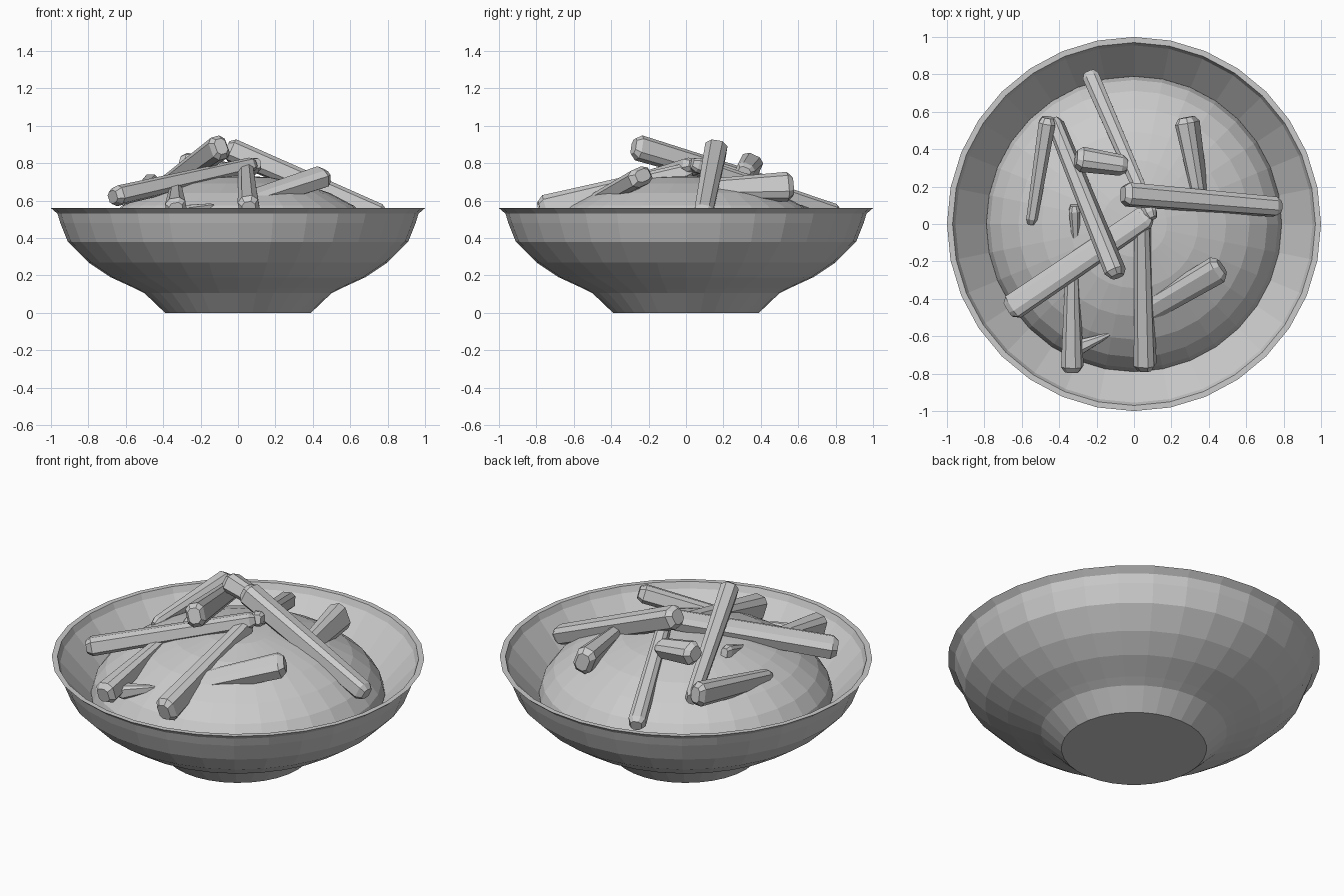
import bpy, math
from mathutils import Vector

if "Cube" in bpy.data.objects:
    bpy.data.objects.remove(bpy.data.objects["Cube"])

SIDES = 32


def make_object(name, verts, faces):
    mesh = bpy.data.meshes.new(name)
    mesh.from_pydata(verts, [], faces)
    mesh.update()
    obj = bpy.data.objects.new(name, mesh)
    bpy.context.collection.objects.link(obj)
    return obj


def lathe(name, profile):
    """Revolve (radius, z) points around z; radius 0 becomes a single pole."""
    verts, faces, rings = [], [], []
    for r, z in profile:
        start = len(verts)
        n = 1 if r == 0 else SIDES
        for i in range(n):
            a = 2 * math.pi * i / SIDES
            verts.append((r * math.cos(a), r * math.sin(a), z))
        rings.append([start + i % n for i in range(SIDES)])
    for a, b in zip(rings, rings[1:]):
        for i in range(SIDES):
            j = (i + 1) % SIDES
            faces.append(tuple(dict.fromkeys((a[i], a[j], b[j], b[i]))))
    return make_object(name, verts, faces)


def stick(name, start, end, w0, h0, w1, h1, roll=0):
    """Bevelled bar from start to end, tapering from w0 x h0 to w1 x h1."""
    p, q = Vector(start), Vector(end)
    d = (q - p).normalized()
    side = d.cross(Vector((0, 0, 1))).normalized()
    up = side.cross(d)
    c, s = math.cos(math.radians(roll)), math.sin(math.radians(roll))
    side, up = side * c + up * s, up * c - side * s
    section = [(1, -.6), (1, .6), (.5, 1), (-.5, 1),
               (-1, .6), (-1, -.6), (-.5, -1), (.5, -1)]
    verts, n = [], len(section)
    rings = [(p, w0, h0, .65), (p + d * .03, w0, h0, 1),
             (q - d * .03, w1, h1, 1), (q, w1, h1, .65)]
    for o, w, h, k in rings:
        verts += [o + side * (x * w * k / 2) + up * (y * h * k / 2) for x, y in section]
    faces = [tuple(reversed(range(n))), tuple(range(3 * n, 4 * n))]
    for r in range(3):
        for i in range(n):
            j = (i + 1) % n
            faces.append((r * n + i, r * n + j, r * n + n + j, r * n + n + i))
    return make_object(name, verts, faces)


# Bowl: foot, outer wall, flared rim and inner wall
lathe("bowl", [(0, 0), (.39, 0), (.50, .105), (.55, .13), (.68, .19), (.80, .27),
               (.91, .38), (.95, .48), (.965, .53), (1.0, .56), (.97, .56), (.955, .525),
               (.79, .34), (.45, .17), (0, .14)])

# Rounded mound filling the bowl
steps = 7
lathe("food_mound", [(.79 * math.cos(t), .35 + .385 * math.sin(t) ** 1.15)
                     for t in (math.pi / 2 * k / steps for k in range(steps))]
      + [(0, .735)])

# Sticks lying on the mound: start, end, start size, end size, roll
sticks = [
    ((-.06, .16, .88), (.78, .09, .52), .12, .12, .10, .10, 10),
    ((-.67, -.46, .62), (.08, .05, .79), .13, .10, .12, .08, 15),
    ((-.09, -.28, .89), (-.43, .56, .64), .10, .13, .08, .10, 15),
    ((-.24, .81, .53), (.10, .03, .80), .09, .09, .07, .08, 0),
    ((.06, -.78, .55), (.045, .03, .76), .11, .14, .08, .09, 10),
    ((-.33, -.79, .55), (-.33, -.25, .65), .11, .12, .07, .08, 10),
    ((.47, -.23, .735), (.06, -.47, .60), .14, .10, .12, .09, 20),
    ((.28, .57, .675), (.36, .12, .66), .11, .15, .07, .11, -20),
    ((-.46, .57, .68), (-.55, .00, .59), .09, .13, .06, .10, 0),
    ((-.31, .35, .80), (-.04, .31, .75), .12, .11, .10, .09, 25),
    ((-.32, .10, .71), (-.31, -.12, .65), .06, .08, .04, .06, 0),
    ((-.13, -.59, .57), (-.32, -.67, .53), .03, .04, .08, .08, 0),
]
for i, args in enumerate(sticks, 1):
    stick(f"food_stick_{i}", *args)
